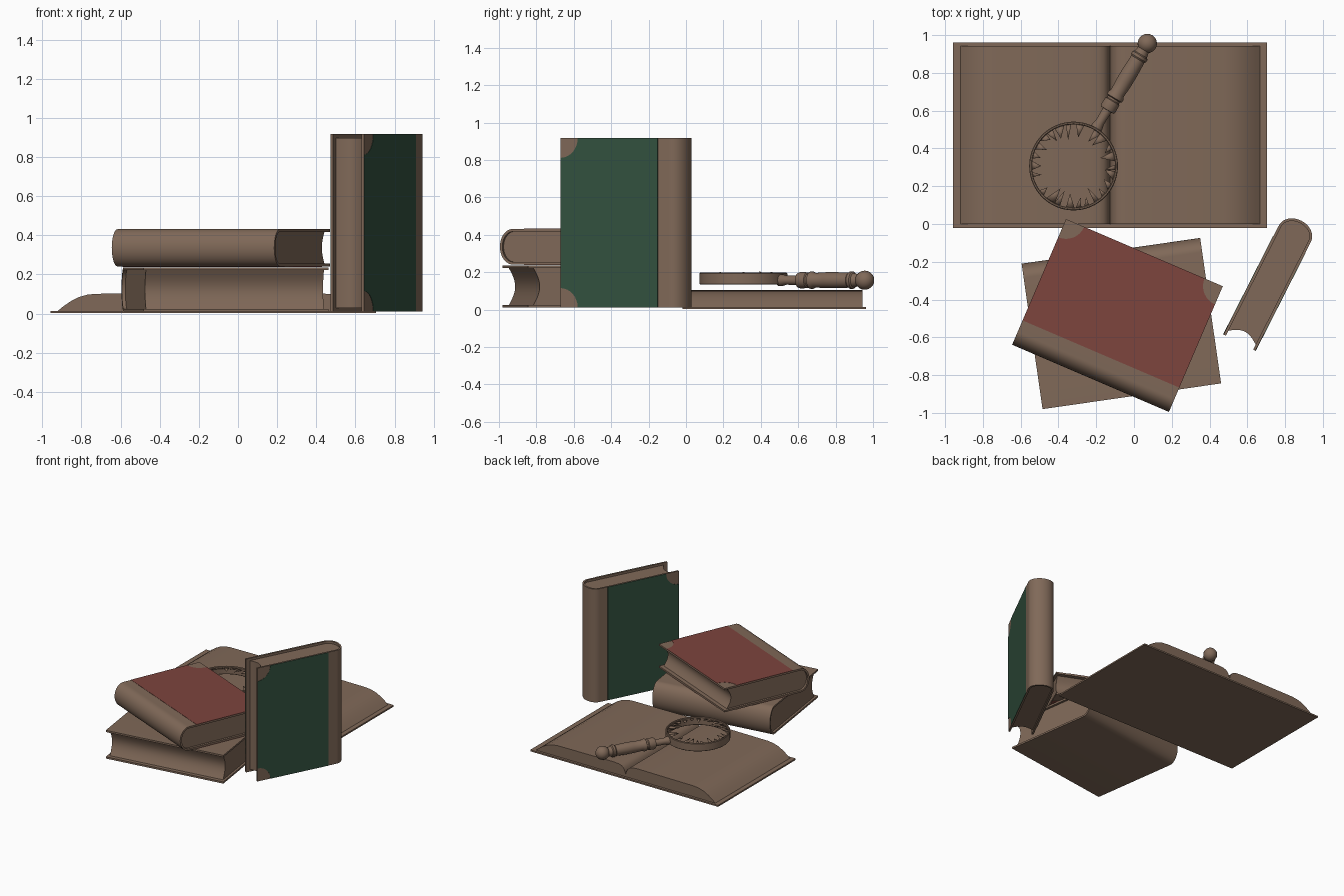
import bpy, bmesh, math, random
from mathutils import Matrix, Vector

if "Cube" in bpy.data.objects:
    bpy.data.objects.remove(bpy.data.objects["Cube"])

random.seed(4)


def material(name, rgb):
    m = bpy.data.materials.new(name)
    m.diffuse_color = (*rgb, 1)
    m.use_nodes = True
    m.node_tree.nodes["Principled BSDF"].inputs["Base Color"].default_value = m.diffuse_color
    return m


BROWN = material("aged brown", (0.216, 0.141, 0.098))
RED = material("dull red", (0.205, 0.058, 0.048))
GREEN = material("dark green", (0.034, 0.084, 0.051))


def finish(name, bm, mat, matrix=Matrix.Identity(4)):
    bmesh.ops.recalc_face_normals(bm, faces=bm.faces)
    me = bpy.data.meshes.new(name)
    bm.to_mesh(me)
    bm.free()
    me.materials.append(mat)
    ob = bpy.data.objects.new(name, me)
    ob.matrix_world = matrix
    bpy.context.collection.objects.link(ob)
    return ob


def prism(name, pts, direction, mat, matrix=Matrix.Identity(4)):
    """Extrude a closed outline of 3D points along a direction."""
    bm = bmesh.new()
    face = bm.faces.new([bm.verts.new(p) for p in pts])
    ext = bmesh.ops.extrude_face_region(bm, geom=[face])["geom"]
    bmesh.ops.translate(bm, vec=direction, verts=[v for v in ext if isinstance(v, bmesh.types.BMVert)])
    return finish(name, bm, mat, matrix)


def lathe(name, profile, mat, matrix, closed=False, steps=48):
    """Spin (radius, height) points around local z."""
    bm = bmesh.new()
    vs = [bm.verts.new((r, 0, z)) for r, z in profile]
    pairs = list(zip(vs, vs[1:])) + ([(vs[-1], vs[0])] if closed else [])
    edges = [bm.edges.new(p) for p in pairs]
    bmesh.ops.spin(bm, geom=vs + edges, cent=(0, 0, 0), axis=(0, 0, 1),
                   angle=2 * math.pi, steps=steps, use_merge=True)
    bmesh.ops.remove_doubles(bm, verts=bm.verts, dist=1e-5)
    return finish(name, bm, mat, matrix)


def spine_arc(c, t0, t1, u0, n=20):
    """Half ellipse from the t0 side round the spine to the t1 side."""
    mid, half = (t0 + t1) / 2, (t1 - t0) / 2
    return [(c - (c - u0) * math.sin(math.pi * i / n), mid - half * math.cos(math.pi * i / n))
            for i in range(n + 1)]


def closed_book(name, depth, length, thick, matrix, panel=None):
    """Local x runs spine to fore edge, y along the spine, z through the thickness."""
    w, c = 0.014, 0.075
    outer = [(depth, 0)] + spine_arc(c, 0, thick, 0) + [(depth, thick)]
    inner = [(depth, w)] + spine_arc(c, w, thick - w, w) + [(depth, thick - w)]
    outline = outer + inner[::-1]
    prism(name + "_cover", [(u, 0, t) for u, t in outline], (0, length, 0), BROWN, matrix)
    # page block with a hollow fore edge
    e, d = w - 0.001, depth - 0.03
    pages = spine_arc(c, e, thick - e, e)
    for i in range(13):
        k = i / 12
        pages.append((d - 0.035 * math.sin(math.pi * k), thick - e - (thick - 2 * e) * k))
    prism(name + "_pages", [(u, 0.018, t) for u, t in pages], (0, length - 0.036, 0), BROWN, matrix)
    # cloth panels leaving the spine strip and the rounded corners bare
    if panel:
        r, cut = 0.105, []
        for i in range(9):
            a = math.pi / 2 * i / 8
            cut.append((depth - r * math.cos(a), r * math.sin(a)))
        shape = [(0.14, 0)] + cut + [(u, length - v) for u, v in cut[::-1]] + [(0.14, length)]
        for side, z in (("lower", -0.002), ("upper", thick - 0.001)):
            prism(f"{name}_{side}_panel", [(u, v, z) for u, v in shape], (0, 0, 0.003), panel, matrix)


def lying(x, y, z, angle):
    return Matrix.Translation((x, y, z)) @ Matrix.Rotation(math.radians(angle), 4, 'Z')


# Stacked books
closed_book("bottom_book", 0.778, 0.955, 0.226, lying(-0.595, -0.21, 0.010, -81.8))
closed_book("red_book", 0.724, 0.903, 0.190, lying(0.185, -0.995, 0.241, 66.8), RED)

# Upright book
u = Vector((-0.453, -0.891, 0)).normalized()
l = Vector((0, 0, 1))
t = u.cross(l)
upright = Matrix((u, l, t)).transposed().to_4x4()
upright.translation = (0.971, -0.026, 0.010)
closed_book("green_book", 0.724, 0.906, 0.190, upright, GREEN)

# Open book: flat cover and two page mounds meeting in the gutter
MID = -0.126
prism("open_book_cover", [(-0.957, -0.02, 0.002), (0.705, -0.02, 0.002), (0.705, -0.02, 0.014),
                          (-0.957, -0.02, 0.014)], (0, 0.982, 0), BROWN)
half = [(0, .03), (.006, .055), (.018, .078), (.035, .093), (.06, .101), (.11, .105), (.3, .103),
        (.6, .101), (.645, .096), (.69, .083), (.73, .062), (.765, .038), (.795, .013)]
for side, s in (("left", -1), ("right", 1)):
    outline = [(MID, 0, 0.013)] + [(MID + s * a, 0, z) for a, z in half]
    prism(f"open_book_{side}_pages", outline, (0, 0.943, 0), BROWN)

# Magnifier rim
C = Vector((-0.32, 0.307, 0))
lathe("magnifier_rim", [(.235, .137), (.235, .193), (.231, .197), (.224, .197), (.220, .193),
                        (.220, .137), (.224, .133), (.231, .133)],
      BROWN, Matrix.Translation(C), closed=True, steps=64)

# Broken glass shards around the rim
bm = bmesh.new()
for i in range(26):
    if i in (5, 15):
        continue
    a = 2 * math.pi * (i + random.uniform(-.2, .2)) / 26
    w = random.uniform(.06, .13)
    depth = random.uniform(.035, .085)
    tip = a + random.uniform(-.12, .12)
    z = 0.182

    def at(r, ang, h):
        return bm.verts.new((r * math.cos(ang), r * math.sin(ang), h))
    bm.faces.new([at(.224, a - w, z), at(.224, a + w, z), at(.222 - depth, tip, z + random.uniform(0, .02))])
shards = finish("glass_shards", bm, BROWN, Matrix.Translation(C))
shards.modifiers.new("thickness", 'SOLIDIFY').thickness = 0.003

# Magnifier handle with collars and ball end
handle = [(0, .222), (.032, .222), (.031, .245), (.024, .27), (.026, .345), (.040, .346), (.044, .36),
          (.042, .40), (.036, .405), (.036, .415), (.046, .42), (.046, .435), (.039, .45), (.043, .52),
          (.043, .58), (.040, .66), (.046, .668), (.046, .684), (.038, .69), (.034, .708)]
for i in range(13):
    a = math.radians(40 + 140 * i / 12)
    handle.append((0.051 * math.sin(a) if i < 12 else 0, 0.757 - 0.051 * math.cos(a)))
aim = Vector((0.39, 0.648, 0)).to_track_quat('Z', 'Y').to_matrix().to_4x4()
lathe("magnifier_handle", handle, BROWN, Matrix.Translation(C + Vector((0, 0, 0.157))) @ aim, steps=32)

# Smooth shading with crisp edges
bpy.ops.object.select_all(action='SELECT')
bpy.context.view_layer.objects.active = shards
bpy.ops.object.shade_smooth_by_angle(angle=math.radians(30))
